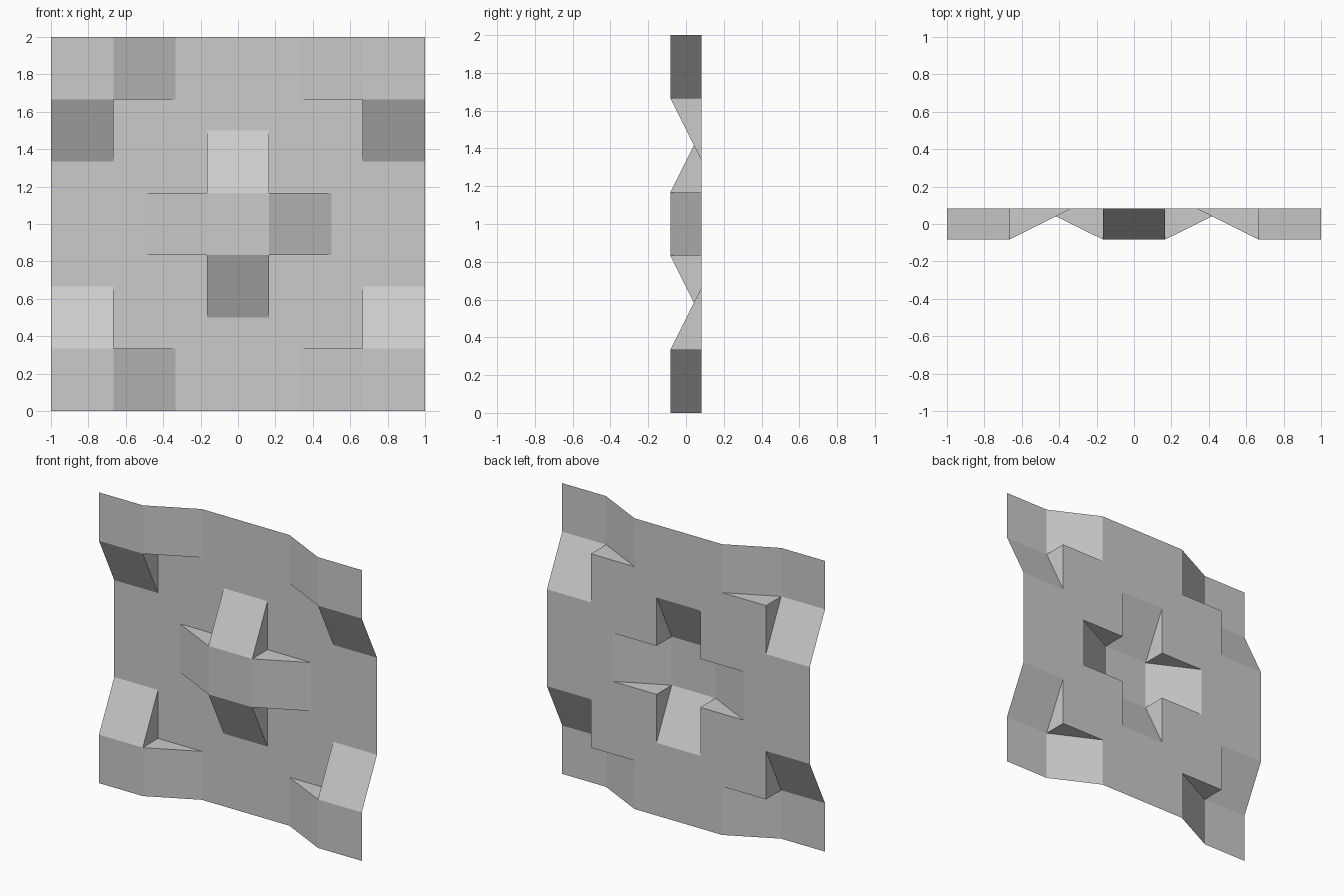
import bpy
import bmesh
from mathutils import Vector

cube = bpy.data.objects.get("Cube")
if cube:
    bpy.data.objects.remove(cube)

UNIT = 1 / 6           # panel is 12 x 12 units
HALF = 6               # half width of the panel in units
BACK, FRONT = 0.083, -0.083
DIRECTIONS = [Vector(d) for d in ((1, 0), (-1, 0), (0, 1), (0, -1))]
CENTRES = [Vector((0, 0))] + [Vector((x, z)) for x in (-5, 5) for z in (-5, 5)]

grey = bpy.data.materials.new("light grey")
grey.use_nodes = True
grey.diffuse_color = (0.6, 0.6, 0.6, 1)
grey.node_tree.nodes["Principled BSDF"].inputs["Base Color"].default_value = (0.6, 0.6, 0.6, 1)


def make_object(name, bm):
    bmesh.ops.remove_doubles(bm, verts=bm.verts[:], dist=0.0005)
    mesh = bpy.data.meshes.new(name)
    bm.to_mesh(mesh)
    bm.free()
    mesh.materials.append(grey)
    obj = bpy.data.objects.new(name, mesh)
    bpy.context.collection.objects.link(obj)
    return obj


def add_face(bm, points, facing):
    """Face from (panel position, depth) pairs, turned towards facing."""
    verts = [bm.verts.new((p.x * UNIT, y, 1 + p.y * UNIT)) for p, y in points]
    face = bm.faces.new(verts)
    face.normal_update()
    if face.normal.dot(Vector(facing)) < 0:
        face.normal_flip()


def inside(p):
    return max(abs(p.x), abs(p.y)) < HALF


def arms(centre):
    return [d for d in DIRECTIONS if inside(centre + 2 * d)]


def covered(p):
    """Whether a raised cross opens the sheet at this position."""
    for c in CENTRES:
        for block in [c] + [c + 2 * d for d in arms(c)]:
            if max(abs(p.x - block.x), abs(p.y - block.y)) < 1:
                return True
    return False


# Flat rear sheet with openings behind the raised crosses
bm = bmesh.new()
for i in range(-HALF, HALF):
    for j in range(-HALF, HALF):
        if not covered(Vector((i + 0.5, j + 0.5))):
            corners = ((i, j), (i + 1, j), (i + 1, j + 1), (i, j + 1))
            add_face(bm, [(Vector(c), BACK) for c in corners], (0, -1, 0))
make_object("rear_sheet", bm)


def raised_cross(name, centre):
    bm = bmesh.new()
    # Flat raised square
    corners = ((-1, -1), (1, -1), (1, 1), (-1, 1))
    add_face(bm, [(centre + Vector(c), FRONT) for c in corners], (0, -1, 0))
    for d in arms(centre):
        side = Vector((-d.y, d.x))
        near, far = centre + d, centre + 3 * d
        # Sloping arm down to the sheet
        add_face(bm, [(near - side, FRONT), (near + side, FRONT),
                      (far + side, BACK), (far - side, BACK)], (0, -1, 0))
        # Triangular cheeks, left open along the panel's rim
        for s in (side, -side):
            if inside(near + s):
                add_face(bm, [(near + s, FRONT), (near + s, BACK), (far + s, BACK)],
                         (s.x, 0, s.y))
    make_object(name, bm)


NAMES = ("centre_cross", "lower_right_corner", "upper_right_corner",
         "lower_left_corner", "upper_left_corner")
for name, centre in zip(NAMES, CENTRES):
    raised_cross(name, centre)
